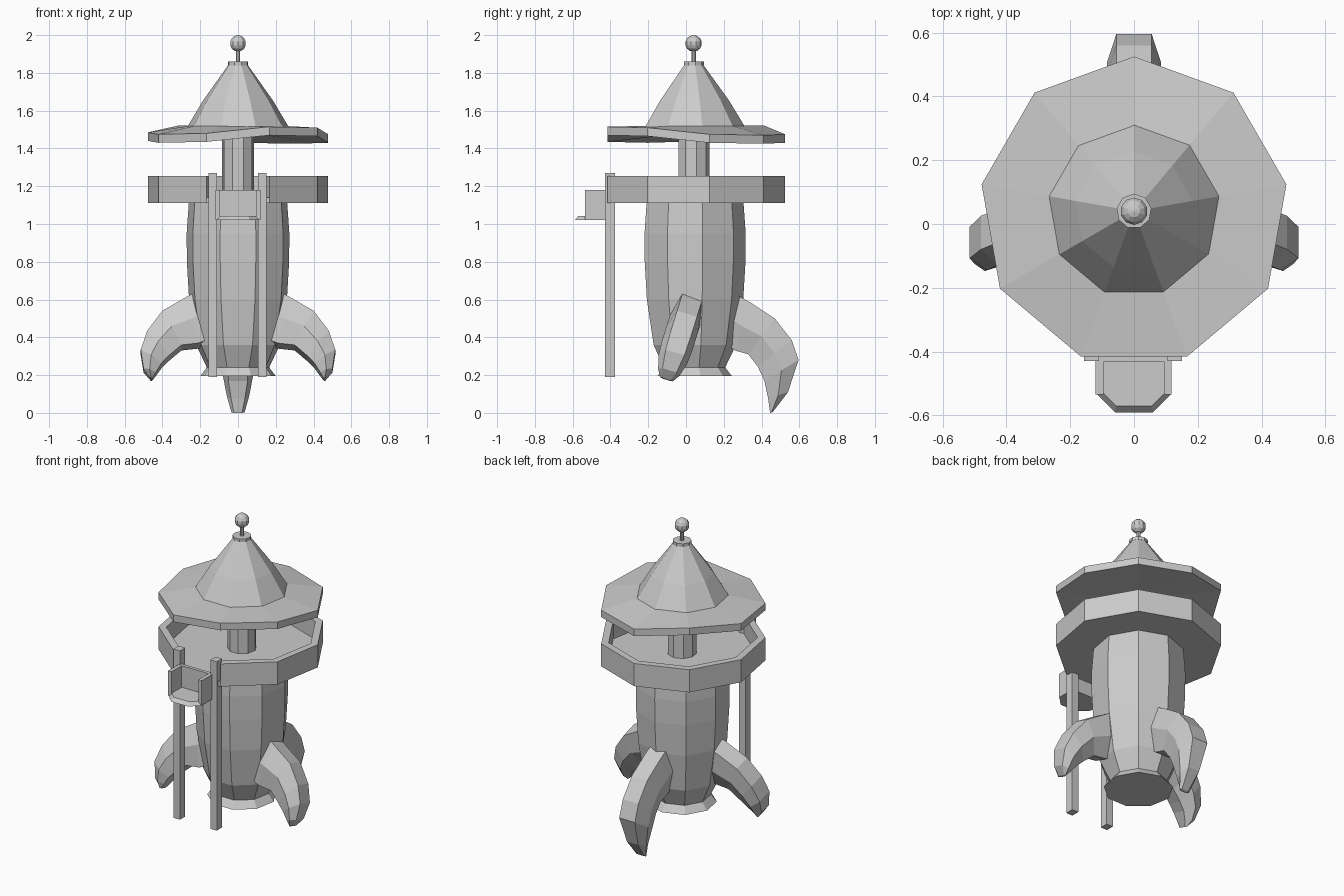
import bpy, bmesh, math
from mathutils import Vector

if "Cube" in bpy.data.objects:
    bpy.data.objects.remove(bpy.data.objects["Cube"])

CY = 0.04   # y of the tower axis
N = 9       # sides of all turned parts


def finish(name, bm):
    bmesh.ops.recalc_face_normals(bm, faces=bm.faces)
    me = bpy.data.meshes.new(name)
    bm.to_mesh(me)
    bm.free()
    ob = bpy.data.objects.new(name, me)
    bpy.context.collection.objects.link(ob)
    return ob


def pt(r, z, i):
    a = math.radians(360 / N * i)
    return Vector((r * math.sin(a), CY + r * math.cos(a), z))


def loft(name, rings):
    """Closed skin through rings of points, with capped ends."""
    bm = bmesh.new()
    loops = [[bm.verts.new(p) for p in ring] for ring in rings]
    n = len(loops[0])
    for a, b in zip(loops, loops[1:]):
        for i in range(n):
            j = (i + 1) % n
            bm.faces.new((a[i], a[j], b[j], b[i]))
    bm.faces.new(loops[0])
    bm.faces.new(loops[-1])
    return finish(name, bm)


def turned(name, profile):
    return loft(name, [[pt(r, z, i) for i in range(N)] for r, z in profile])


def box(name, x0, x1, y0, y1, z0, z1):
    return loft(name, [[(x0, y0, z), (x1, y0, z), (x1, y1, z), (x0, y1, z)]
                       for z in (z0, z1)])


# hull, nozzle, deck floor, neck
turned("hull", [(.165, .235), (.225, .36), (.263, .6), (.275, .8), (.276, .95), (.264, 1.12)])
turned("nozzle", [(.203, .195), (.168, .24)])
turned("deck_floor", [(.485, 1.11), (.485, 1.14)])
turned("neck", [(.085, 1.13), (.085, 1.5)])

# deck parapet, open at the front side
sections = []
for k in range(N):
    i = 5 + k
    sections.append([pt(.485, 1.11, i), pt(.485, 1.255, i), pt(.44, 1.255, i), pt(.44, 1.11, i)])
loft("deck_parapet", sections)

# wavy hat brim
rim = [1.475, 1.47, 1.475, 1.51, 1.515, 1.48, 1.475, 1.485, 1.522]
loft("roof_brim", [
    [pt(.1, 1.475, i) for i in range(N)],
    [pt(.485, rim[i] - .045, i) for i in range(N)],
    [pt(.485, rim[i], i) for i in range(N)],
    [pt(.26, 1.52, i) for i in range(N)]])

# roof cone, cap and finial
turned("roof_cone", [(.272, 1.515), (.187, 1.655), (.05, 1.845)])
turned("roof_cap", [(.055, 1.84), (.055, 1.86)])
turned("finial_rod", [(.012, 1.85), (.012, 1.93)])
bm = bmesh.new()
bmesh.ops.create_uvsphere(bm, u_segments=10, v_segments=7, radius=.044)
bmesh.ops.translate(bm, verts=bm.verts, vec=(0, CY, 1.956))
finish("finial_ball", bm)


def fin(name, stations, place):
    """Curved fin with six-sided section; station = outer (d,z), inner (d,z), half width."""
    rings = []
    for od, oz, idd, iz, w in stations:
        md, mz = od * .5 + idd * .5, oz * .5 + iz * .5
        rings.append([place(od, oz, -.65 * w), place(od, oz, .65 * w), place(md, mz, w),
                      place(idd, iz, .6 * w), place(idd, iz, -.6 * w), place(md, mz, -w)])
    loft(name, rings)


# back fin
fin("back_fin", [(.22, .63, .15, .38, .085), (.30, .585, .22, .33, .085), (.43, .50, .29, .31, .085),
                 (.52, .385, .34, .245, .085), (.556, .28, .375, .17, .085),
                 (.50, .11, .395, .075, .06), (.42, .005, .405, 0, .035)],
    lambda d, z, w: Vector((w, CY + d, z)))

# side fins, leaning forward towards the tip
for side, label in ((1, "right"), (-1, "left")):
    fin(label + "_fin", [(.20, .635, .12, .39, .085), (.27, .60, .21, .355, .085),
                         (.40, .525, .30, .345, .085), (.48, .42, .365, .29, .085),
                         (.515, .32, .405, .25, .08), (.50, .225, .435, .205, .06),
                         (.465, .18, .455, .175, .035)],
        lambda d, z, w: Vector((side * d, .035 - .31 * (.62 - z) + .95 * w, z - .29 * w)))

# lift posts
for x, label in ((-.133, "left"), (.128, "right")):
    box(label + "_lift_post", x - .023, x + .023, -.43, -.377, .19, 1.27)

# lift platform with chamfered front, walls on three sides
def plate(w, y, c, z):
    return [(-w, -.41, z), (w, -.41, z), (w, y + c, z), (w - c, y, z), (c - w, y, z), (-w, y + c, z)]


loft("lift_floor", [plate(.118, -.59, .058, 1.02), plate(.098, -.57, .042, 1.042)])
for x0, x1, label in ((-.12, -.096, "left"), (.094, .118, "right")):
    box(label + "_lift_wall", x0, x1, -.535, -.41, 1.022, 1.18)
box("lift_back_wall", -.11, .11, -.432, -.41, 1.022, 1.18)
